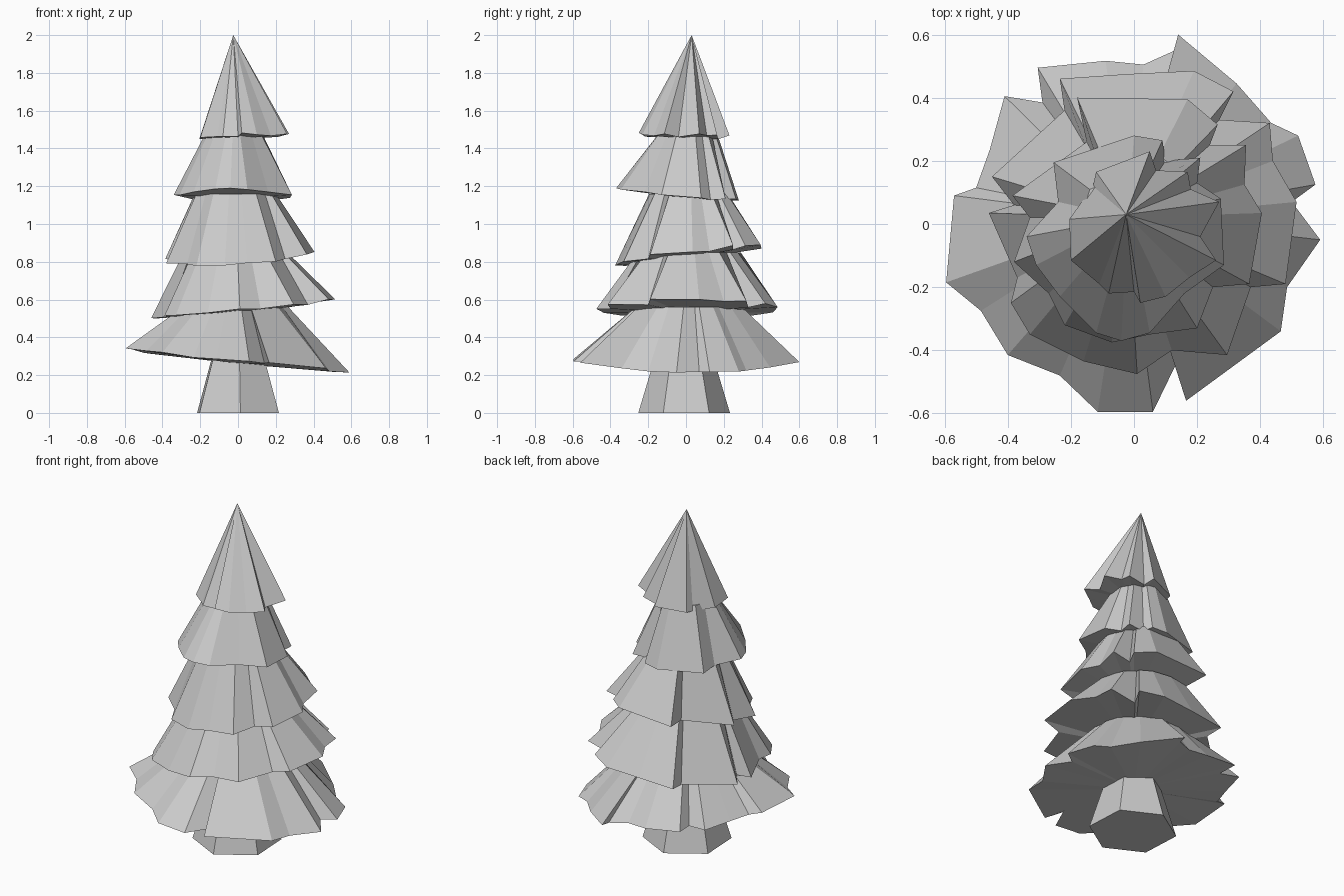
import bpy, bmesh, math, random
from mathutils import Vector

random.seed(4)
AXIS = Vector((-0.02, 0.02))


def finish(bm, name):
    bmesh.ops.recalc_face_normals(bm, faces=bm.faces)
    mesh = bpy.data.meshes.new(name)
    bm.to_mesh(mesh)
    bm.free()
    bpy.context.collection.objects.link(bpy.data.objects.new(name, mesh))


def tier(name, rim, z, tilt, top_r, top_z, lift=0.12):
    """Ragged tilted skirt: rim outline, narrower top ring (or tip), near-flat underside."""
    bm = bmesh.new()
    low, high = [], []
    tip = bm.verts.new((-0.025, 0.03, top_z))
    mean = sum((Vector(p) - AXIS).length for p in rim) / len(rim)
    for x, y in rim:
        d = Vector((x, y)) - AXIS
        # outer tips of the rim curl up slightly
        rz = z + tilt[0] * x + tilt[1] * y + lift * (d.length - mean)
        low.append(bm.verts.new((x, y, rz + random.uniform(-0.008, 0.008))))
        if top_r:
            d = AXIS + d.normalized() * (0.75 * top_r + 0.14 * d.length)
            high.append(bm.verts.new((d.x, d.y, top_z)))
    under = bm.verts.new((0, 0, z - 0.015))
    n = len(rim)
    for i in range(n):
        j = (i + 1) % n
        bm.faces.new((low[j], low[i], under))
        if top_r:
            bm.faces.new((low[i], low[j], high[j], high[i]))
            bm.faces.new((high[i], high[j], tip))
        else:
            bm.faces.new((low[i], low[j], tip))
    finish(bm, name)


# Trunk: tapered hexagon
bm = bmesh.new()
rings = [[bm.verts.new((r * math.cos(math.radians(33 + 60 * k)),
                        r * math.sin(math.radians(33 + 60 * k)) - 0.01, z))
          for k in range(6)] for r, z in ((0.243, 0), (0.135, 0.36))]
for k in range(6):
    m = (k + 1) % 6
    bm.faces.new((rings[0][k], rings[0][m], rings[1][m], rings[1][k]))
bm.faces.new(rings[0])
bm.faces.new(rings[1])
finish(bm, "trunk")

# Branch tiers, bottom to top
tier("branches_bottom",
     [(.59, -.05), (.50, .07), (.575, .125), (.52, .28), (.435, .32), (.325, .445),
      (.14, .6), (.13, .55), (.03, .505), (-.09, .517), (-.305, .495), (-.29, .385),
      (-.41, .405), (-.457, .235), (-.50, .115), (-.57, .09), (-.595, -.185),
      (-.485, -.275), (-.40, -.415), (-.235, -.48), (-.115, -.595), (.06, -.595),
      (.14, -.43), (.165, -.56), (.465, -.34), (.485, -.2)],
     0.275, (-0.10, 0), 0.27, 0.56, 0.03)
tier("branches_lower",
     [(.515, .07), (.44, .2), (.43, .32), (.27, .33), (.315, .42), (.19, .485),
      (-.02, .475), (-.235, .46), (-.22, .36), (-.45, .15), (-.38, .06), (-.46, .035),
      (-.37, -.17), (-.39, -.25), (-.33, -.35), (-.16, -.435), (.01, -.475),
      (.12, -.40), (.295, -.415), (.37, -.2), (.48, -.19)],
     0.545, (0.09, 0), 0.275, 0.85)
tier("branches_middle",
     [(.405, .035), (.35, .125), (.355, .25), (.24, .25), (.265, .315), (.17, .395),
      (-.18, .40), (-.15, .26), (-.385, .09), (-.33, .02), (-.38, -.12), (-.27, -.22),
      (-.22, -.32), (-.07, -.375), (.05, -.35), (.2, -.33), (.25, -.2), (.365, -.19)],
     0.83, (0.05, 0.12), 0.215, 1.16)
tier("branches_upper",
     [(.275, .08), (.2, .13), (.21, .21), (.1, .2), (.09, .265), (0, .28),
      (-.255, .195), (-.24, .07), (-.34, -.04), (-.31, -.13), (-.235, -.23),
      (-.12, -.345), (-.04, -.37), (.05, -.345), (.16, -.22), (.285, -.13)],
     1.15, (0, -0.06), 0.145, 1.48)
tier("branches_top",
     [(.27, .07), (.18, .11), (.17, .165), (.07, .17), (.05, .23), (-.12, .165),
      (-.13, .12), (-.205, .015), (-.2, -.115), (-.11, -.19), (-.08, -.22), (0, -.215),
      (.02, -.25), (.1, -.23), (.175, -.17), (.26, -.115), (.21, -.04)],
     1.465, (0, 0), 0, 2.0, 0.25)
